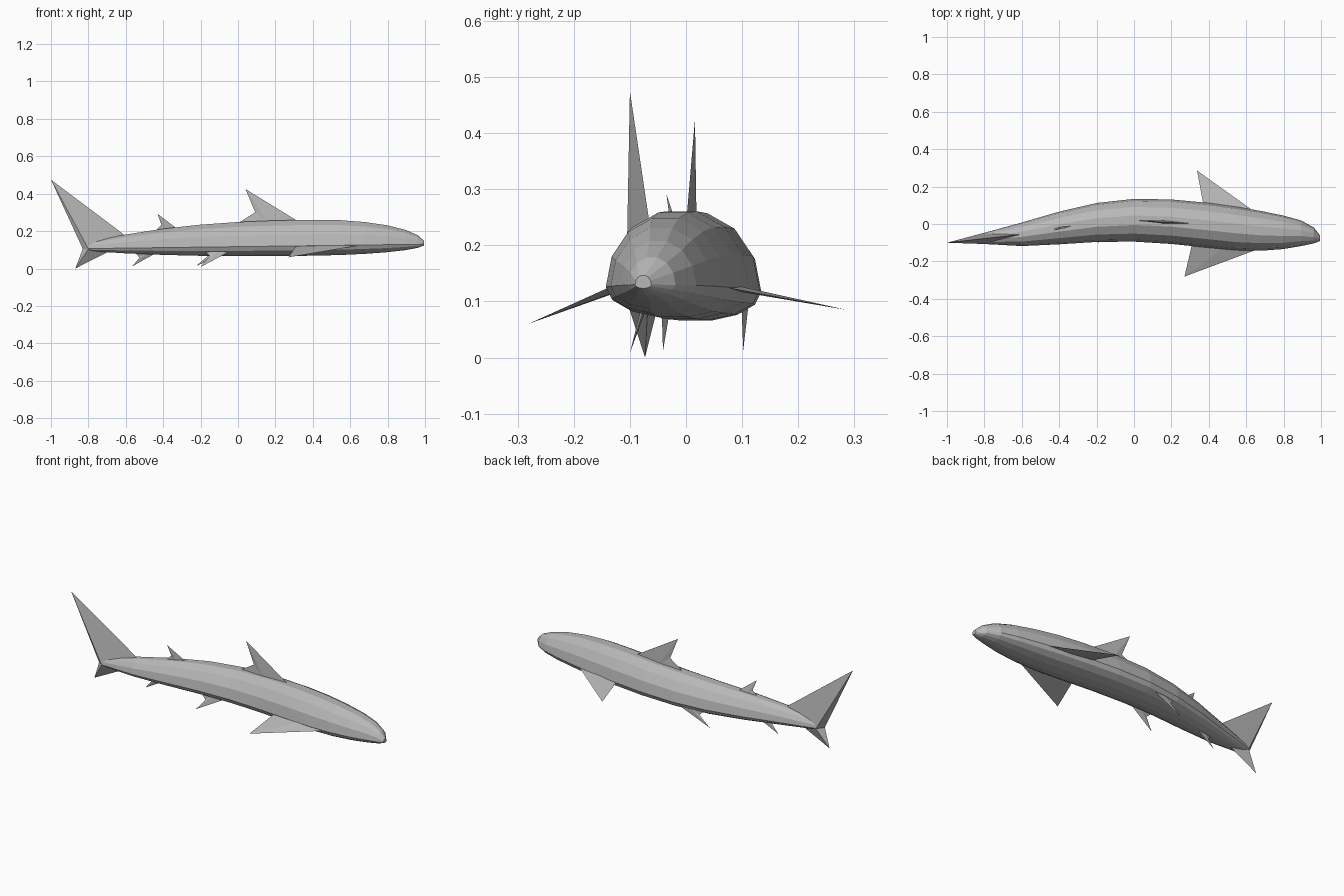
import bpy
import bmesh
from math import cos, sin, pi, sqrt, tau
from mathutils import Vector

cube = bpy.data.objects.get("Cube")
if cube:
    bpy.data.objects.remove(cube, do_unlink=True)

GREY = 0.48
skin = bpy.data.materials.new("grey skin")
skin.use_nodes = True
skin.diffuse_color = (GREY, GREY, GREY, 1)
shader = skin.node_tree.nodes["Principled BSDF"]
shader.inputs["Base Color"].default_value = skin.diffuse_color

TAIL_END, THICKEST, NOSE = -0.8, 0.4, 1.0


def spine(x):
    """Sideways swimming bend, with the nose tip curling in."""
    swing = 0.05 if x < 0 else 0.033
    curl = 0.035 * x ** 20 if x > 0 else 0
    return 0.02 - swing * (1 - cos(pi * x / 0.9)) - curl


def girth(x):
    """Share of the full body size: round nose, tapering tail."""
    if x > THICKEST:
        return sqrt(1 - ((x - THICKEST) / (NOSE - THICKEST)) ** 2)
    return 1 - 0.75 * ((THICKEST - x) / (THICKEST - TAIL_END)) ** 2.5


def on_body(x, turn, scale=1.0):
    """Point on the skin; turns run from left over the back to the right."""
    size = girth(x) * scale
    up = sin(turn * tau)
    height = 0.142 if up > 0 else 0.055
    side = 0.12 * cos(turn * tau)
    return Vector((x, spine(x) + side * size, 0.117 + 0.013 * x + height * up * size))


def finish(name, bm):
    bmesh.ops.recalc_face_normals(bm, faces=bm.faces)
    mesh = bpy.data.meshes.new(name)
    bm.to_mesh(mesh)
    bm.free()
    mesh.materials.append(skin)
    obj = bpy.data.objects.new(name, mesh)
    bpy.context.collection.objects.link(obj)


def build_body(sides=14, steps=6):
    bm = bmesh.new()
    length = THICKEST - TAIL_END
    stations = [TAIL_END + length * i / steps for i in range(steps)]
    # Sections crowd together towards the blunt nose
    stations += [THICKEST + (NOSE - THICKEST) * sin(1.45 * i / steps)
                 for i in range(steps + 1)]
    rings = [[bm.verts.new(on_body(x, i / sides)) for i in range(sides)]
             for x in stations]
    for a, b in zip(rings, rings[1:]):
        for i in range(sides):
            j = (i + 1) % sides
            bm.faces.new((a[i], a[j], b[j], b[i]))
    bm.faces.new(rings[0])
    bm.faces.new(rings[-1])
    finish("body", bm)


def blade(name, outline, middle, offset):
    """Sharp-edged blade: an outline fanned to a thick middle on both sides."""
    bm = bmesh.new()
    rim = [bm.verts.new(point) for point in outline]
    for hub in (bm.verts.new(middle + offset), bm.verts.new(middle - offset)):
        for a, b in zip(rim, rim[1:] + rim[:1]):
            bm.faces.new((a, b, hub))
    finish(name, bm)


def fin(name, turn, front_x, rear_x, tip, half=0.005, notch=0.25):
    """Fin rooted just under the skin, with a notch in its trailing edge."""
    tip = Vector(tip)
    front = on_body(front_x, turn, 0.93)
    rear = on_body(rear_x, turn, 0.93)
    inner = rear.lerp(tip, 0.3) + (front - rear) * notch
    across = (rear - front).cross(tip - front).normalized()
    blade(name, [front, tip, inner, rear], (front + rear) / 2, across * half)


build_body()

# Forked tail
tail_root = Vector((TAIL_END, spine(TAIL_END), 0.105))
blade("tail_fin", [
    on_body(-0.61, 0.25),
    Vector((-1, -0.1, 0.475)),
    tail_root + Vector((-0.03, -0.01, 0)),
    Vector((-0.87, -0.073, 0)),
    on_body(-0.7, 0.75),
], tail_root, Vector((0, 0.03, 0)))

# Back fins
fin("front_dorsal_fin", 0.25, 0.32, 0, (0.04, 0.016, 0.425), half=0.008)
fin("rear_dorsal_fin", 0.25, -0.33, -0.44, (-0.43, -0.035, 0.292))

# Side fins
fin("left_pectoral_fin", 0, 0.64, 0.37, (0.337, 0.286, 0.085), notch=0)
fin("right_pectoral_fin", 0.5, 0.66, 0.31, (0.27, -0.281, 0.06), notch=0)

# Belly fins
fin("left_pelvic_fin", -0.08, -0.04, -0.18, (-0.225, 0.102, 0.013))
fin("right_pelvic_fin", 0.58, -0.04, -0.18, (-0.2, -0.1, 0.008))
fin("anal_fin", 0.75, -0.45, -0.545, (-0.565, -0.041, 0.012))
